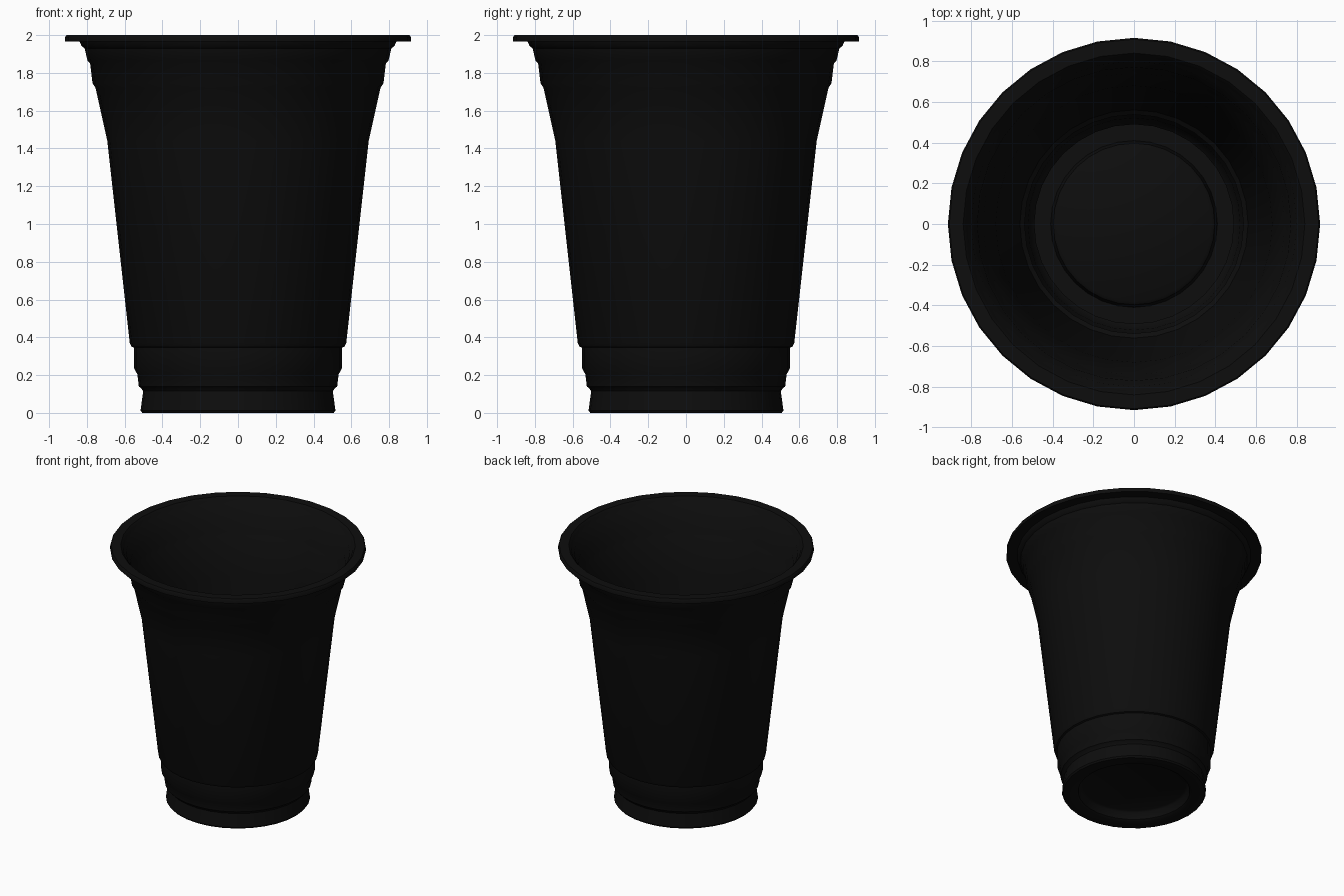
import bpy, bmesh, math

SIDES = 32

black = bpy.data.materials.new("black_plastic")
black.diffuse_color = (0.004, 0.004, 0.004, 1)

# outer wall, from the foot up to the rim: (radius, height)
outer = [(0.0, 0.07), (0.37, 0.07), (0.385, 0.06), (0.40, 0.012), (0.42, 0.0),
         (0.507, 0.0), (0.516, 0.012), (0.502, 0.115), (0.512, 0.13),
         (0.525, 0.14), (0.533, 0.205), (0.55, 0.235), (0.55, 0.345),
         (0.563, 0.35), (0.573, 0.37), (0.692, 1.44), (0.754, 1.72),
         (0.77, 1.745), (0.783, 1.85), (0.797, 1.865), (0.812, 1.93),
         (0.828, 1.942), (0.838, 1.965), (0.915, 1.965)]
# rim top, inner wall and floor
inner = [(0.915, 1.99), (0.908, 2.0), (0.84, 2.0), (0.824, 1.982),
         (0.815, 1.955), (0.80, 1.943), (0.785, 1.878), (0.771, 1.863),
         (0.758, 1.758), (0.742, 1.733), (0.680, 1.44), (0.561, 0.375),
         (0.538, 0.355), (0.538, 0.245), (0.521, 0.215), (0.513, 0.15),
         (0.490, 0.125), (0.500, 0.015), (0.41, 0.015), (0.397, 0.07),
         (0.38, 0.082), (0.0, 0.082)]


def revolve(name, profile, mat):
    """Turn a profile around z, closing it at the axis."""
    bm = bmesh.new()
    rings = []
    for r, z in profile:
        n = SIDES if r > 0 else 1
        rings.append([bm.verts.new((r * math.cos(2 * math.pi * i / SIDES),
                                    r * math.sin(2 * math.pi * i / SIDES), z))
                      for i in range(n)])
    for a, b in zip(rings, rings[1:]):
        for i in range(SIDES):
            j = (i + 1) % SIDES
            quad = [a[i % len(a)], a[j % len(a)], b[j % len(b)], b[i % len(b)]]
            bm.faces.new(list(dict.fromkeys(quad)))
    bmesh.ops.recalc_face_normals(bm, faces=bm.faces)
    me = bpy.data.meshes.new(name)
    bm.to_mesh(me)
    bm.free()
    me.materials.append(mat)
    ob = bpy.data.objects.new(name, me)
    bpy.context.collection.objects.link(ob)
    return ob


# ribbed cup body with flat rim
cup = revolve("cup", outer + inner, black)
bpy.context.view_layer.objects.active = cup
cup.select_set(True)
bpy.ops.object.shade_smooth_by_angle(angle=math.radians(40))
